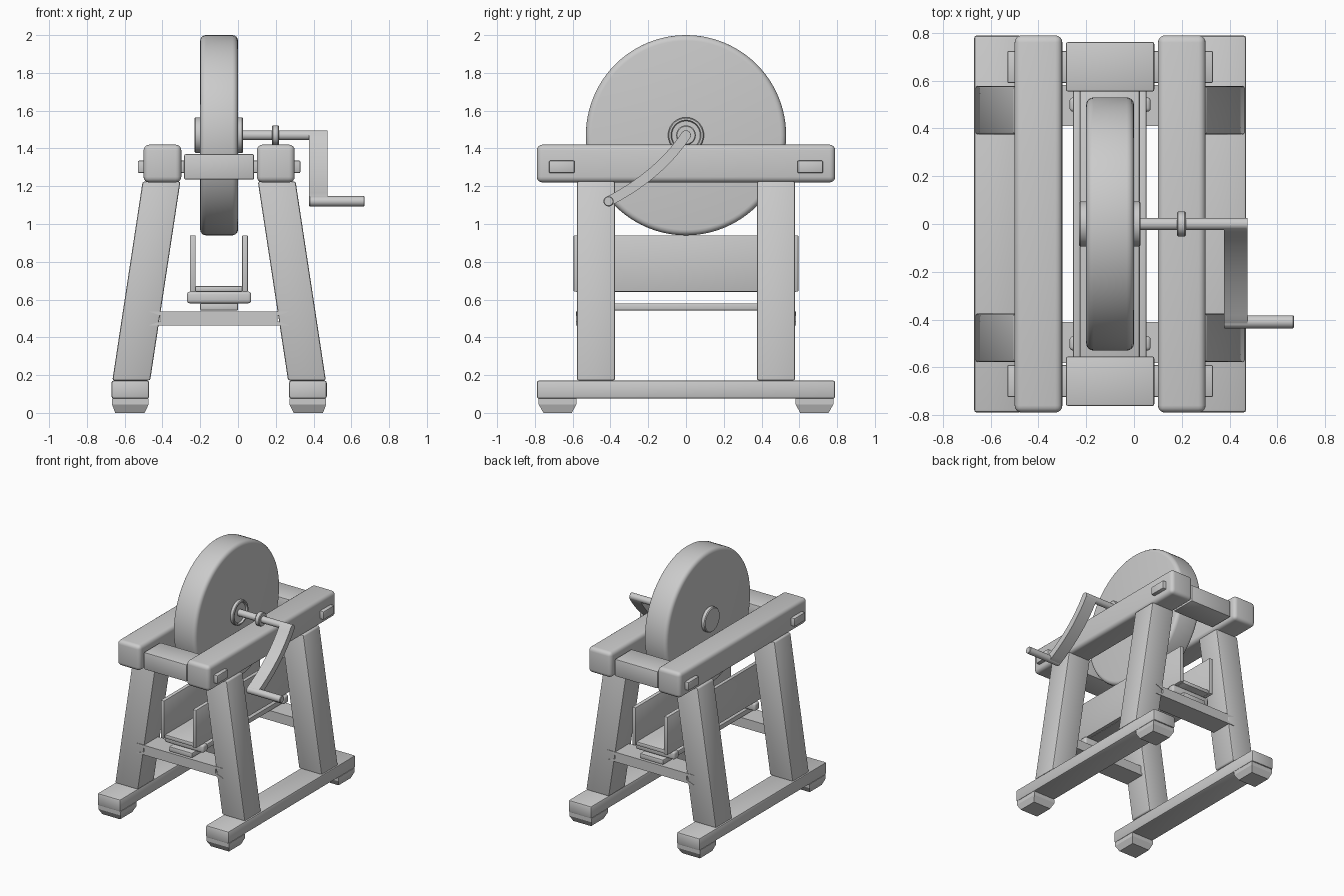
import bpy, bmesh
from math import pi, sin, cos, radians
from mathutils import Vector

if "Cube" in bpy.data.objects:
    bpy.data.objects.remove(bpy.data.objects["Cube"])

CX = -0.1  # symmetry plane of the frame


def finish(name, bm, angle=40):
    bmesh.ops.recalc_face_normals(bm, faces=bm.faces)
    me = bpy.data.meshes.new(name)
    bm.to_mesh(me)
    bm.free()
    ob = bpy.data.objects.new(name, me)
    bpy.context.collection.objects.link(ob)
    me.shade_smooth()
    me.set_sharp_from_angle(angle=radians(angle))
    return ob


def bevel(bm, width, seg):
    if width:
        bmesh.ops.bevel(bm, geom=bm.edges[:], offset=width, segments=seg,
                        profile=0.5, affect='EDGES', clamp_overlap=True)


def block(name, bottom, top, bev=0.0, seg=2):
    """Bottom and top are rectangles (x0, x1, y0, y1, z)."""
    bm = bmesh.new()
    rings = []
    for x0, x1, y0, y1, z in (bottom, top):
        rings.append([bm.verts.new(p) for p in
                      ((x0, y0, z), (x1, y0, z), (x1, y1, z), (x0, y1, z))])
    a, b = rings
    bm.faces.new(a[::-1])
    bm.faces.new(b)
    for i in range(4):
        j = (i + 1) % 4
        bm.faces.new((a[i], a[j], b[j], b[i]))
    bmesh.ops.recalc_face_normals(bm, faces=bm.faces)
    bevel(bm, bev, seg)
    return finish(name, bm)


def box(name, x0, x1, y0, y1, z0, z1, bev=0.0, seg=2):
    return block(name, (x0, x1, y0, y1, z0), (x0, x1, y0, y1, z1), bev, seg)


def prism(name, pts, axis, lo, hi, bev=0.0):
    """Extrude a 2D outline (y,z for axis X; x,z for axis Y)."""
    bm = bmesh.new()
    put = (lambda p: (lo, p[0], p[1])) if axis == 'X' else (lambda p: (p[0], lo, p[1]))
    face = bm.faces.new([bm.verts.new(put(p)) for p in pts])
    ext = bmesh.ops.extrude_face_region(bm, geom=[face])
    move = Vector((hi - lo, 0, 0)) if axis == 'X' else Vector((0, hi - lo, 0))
    bmesh.ops.translate(bm, vec=move,
                        verts=[v for v in ext['geom'] if isinstance(v, bmesh.types.BMVert)])
    bmesh.ops.recalc_face_normals(bm, faces=bm.faces)
    bevel(bm, bev, 1)
    return finish(name, bm)


def lathe(name, profile, y, z, n=48):
    """Spin an (x, radius) profile about an x-parallel axis."""
    bm = bmesh.new()
    rings = [[bm.verts.new((x, y + r * cos(2 * pi * i / n), z + r * sin(2 * pi * i / n)))
              for i in range(n)] for x, r in profile]
    for a, b in zip(rings, rings[1:]):
        for i in range(n):
            j = (i + 1) % n
            bm.faces.new((a[i], a[j], b[j], b[i]))
    bm.faces.new(rings[0])
    bm.faces.new(rings[-1])
    return finish(name, bm)


def rod(name, x0, x1, r, y, z, c=0.004, n=32):
    return lathe(name, [(x0, r - c), (x0 + c, r), (x1 - c, r), (x1, r - c)], y, z, n)


# Side frames: rail, legs, skid and tapered feet
for side, s in (("left", -1), ("right", 1)):
    def xr(a, b):
        return sorted((CX + s * a, CX + s * b))
    r, f, g = xr(0.2, 0.4), xr(0.37, 0.57), xr(0.395, 0.55)
    l0, l1 = xr(0.365, 0.565), xr(0.205, 0.405)
    box(side + "_top_rail", *r, -0.79, 0.79, 1.22, 1.42, 0.03, 4)
    box(side + "_skid", *f, -0.79, 0.79, 0.075, 0.172, 0.013)
    for end, e in (("front", -1), ("back", 1)):
        ly = sorted((e * 0.375, e * 0.578))
        block(f"{end}_{side}_leg", (*l0, *ly, 0.172), (*l1, *ly, 1.225), 0.01)
        y0, y1 = sorted((e * 0.58, e * 0.78))
        block(f"{end}_{side}_foot", (g[0], g[1], y0 + 0.025, y1 - 0.025, 0.0),
              (f[0] + 0.003, f[1] - 0.003, y0, y1, 0.045), 0.0)
        box(f"{end}_{side}_foot_top", f[0] + 0.003, f[1] - 0.003, y0, y1, 0.045, 0.076)

# Cross members at each end
for end, e in (("front", -1), ("back", 1)):
    def yr(a, b):
        return sorted((e * a, e * b))
    box(end + "_cross_beam", -0.285, 0.085, *yr(0.555, 0.762), 1.235, 1.37, 0.008)
    box(end + "_tenon", -0.53, 0.33, *yr(0.59, 0.725), 1.27, 1.335, 0.006)
    # dovetailed lower stretcher
    half = [(0.375, 0.462), (0.31, 0.485), (0.31, 0.466)]
    half += [(x, 1.0 - z) for x, z in reversed(half)]
    outline = [(CX + x, z) for x, z in half] + [(CX - x, z) for x, z in reversed(half)]
    prism(end + "_stretcher", outline, 'Y', *yr(0.41, 0.582))
    # trough support
    box(end + "_trough_support", -0.27, 0.07, *yr(0.47, 0.53), 0.58, 0.642, 0.015, 3)

# Water trough and the board below it
box("trough_board", -0.2, 0.0, -0.57, 0.57, 0.542, 0.58, 0.005)
box("trough_bottom", -0.227, 0.023, -0.585, 0.585, 0.64, 0.672, 0.008)
box("trough_left_side", -0.255, -0.225, -0.595, 0.595, 0.642, 0.94, 0.004)
box("trough_right_side", 0.022, 0.052, -0.595, 0.595, 0.642, 0.94, 0.004)

# Grinding wheel with rounded rim, hubs, axle and collar
R, c = 0.53, 0.03
arc = [(c * (1 - cos(t * pi / 8)), R - c + c * sin(t * pi / 8)) for t in range(5)]
rim = [(-0.2 + x, r) for x, r in arc] + [(-x, r) for x, r in reversed(arc)]
lathe("grinding_wheel", rim, 0, 1.47, 96)
rod("left_hub", -0.23, -0.19, 0.095, 0, 1.47, 0.006, 48)
lathe("right_hub", [(-0.01, 0.095), (0.022, 0.095), (0.027, 0.09), (0.027, 0.08),
                    (0.012, 0.075), (0.012, 0.02)], 0, 1.47)
rod("axle", -0.21, 0.475, 0.026, 0, 1.47)
rod("axle_collar", 0.18, 0.217, 0.052, 0, 1.47, 0.005)

# Curved crank arm and handle
p0, p1, p2 = Vector((0, 1.47)), Vector((-0.14, 1.26)), Vector((-0.41, 1.12))
left, right = [], []
for i in range(15):
    t = i / 14
    p = p0 * (1 - t) ** 2 + p1 * 2 * t * (1 - t) + p2 * t * t
    d = ((p1 - p0) * (1 - t) + (p2 - p1) * t).normalized() * 0.026
    left.append(p + Vector((-d.y, d.x)))
    right.append(p - Vector((-d.y, d.x)))


def cap(center, start):
    v = start - center
    return [center + Vector((v.x * cos(a) - v.y * sin(a), v.x * sin(a) + v.y * cos(a)))
            for a in (-pi * k / 6 for k in range(1, 6))]


prism("crank_arm", left + cap(p2, left[-1]) + right[::-1] + cap(p0, right[0]), 'X', 0.377, 0.475)
rod("crank_handle", 0.376, 0.67, 0.027, p2.x, p2.y)
